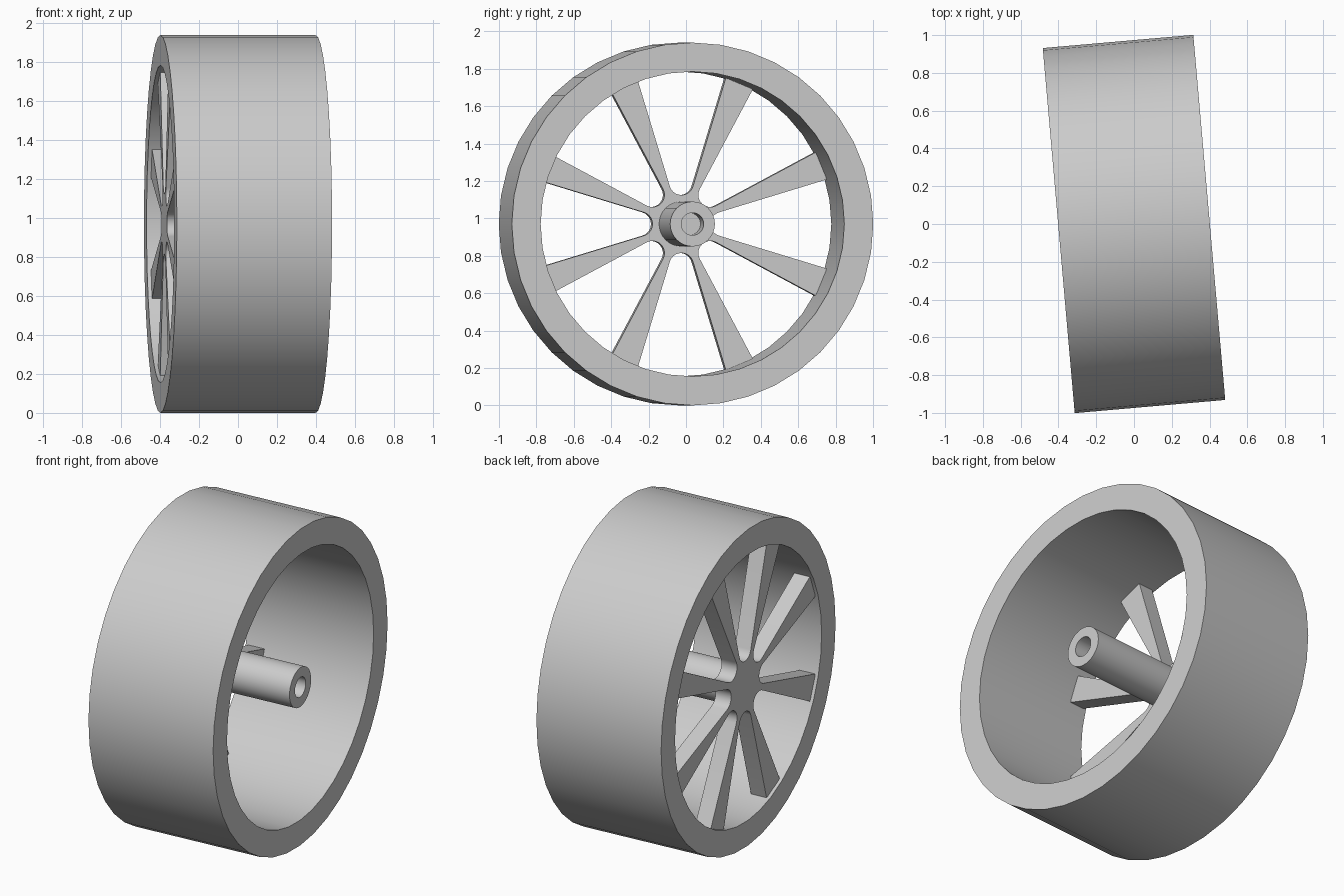
import bpy, bmesh, math
from mathutils import Matrix

if "Cube" in bpy.data.objects:
    bpy.data.objects.remove(bpy.data.objects["Cube"], do_unlink=True)

R = 0.97                     # wheel radius
HALF = 0.40                  # half of the wheel width
YAW = math.radians(5)        # the axle is turned a little about z

grey = bpy.data.materials.new("plain_grey")
grey.use_nodes = True
grey.diffuse_color = (0.6, 0.6, 0.6, 1)
grey.node_tree.nodes["Principled BSDF"].inputs["Base Color"].default_value = (0.6, 0.6, 0.6, 1)


def finish(name, bm):
    """Turn a bmesh built along the x axle into a placed, shaded part."""
    bmesh.ops.remove_doubles(bm, verts=bm.verts, dist=1e-5)
    bmesh.ops.recalc_face_normals(bm, faces=bm.faces)
    mesh = bpy.data.meshes.new(name)
    bm.to_mesh(mesh)
    bm.free()
    mesh.materials.append(grey)
    obj = bpy.data.objects.new(name, mesh)
    bpy.context.collection.objects.link(obj)
    obj.location.z = R
    obj.rotation_euler.z = YAW
    bpy.ops.object.select_all(action="DESELECT")
    obj.select_set(True)
    bpy.context.view_layer.objects.active = obj
    bpy.ops.object.shade_smooth_by_angle(angle=math.radians(30))


def lathe(name, profile, steps, closed):
    """Spin (axle position, radius) points around the axle."""
    bm = bmesh.new()
    verts = [bm.verts.new((a, 0, r)) for a, r in profile]
    edges = [bm.edges.new(pair) for pair in zip(verts, verts[1:])]
    if closed:
        edges.append(bm.edges.new((verts[-1], verts[0])))
    bmesh.ops.spin(bm, geom=verts + edges, cent=(0, 0, 0), axis=(1, 0, 0),
                   angle=math.tau, steps=steps)
    finish(name, bm)


# Wide hollow rim
inner = 0.815
lathe("rim", [(-HALF, inner), (-HALF, R), (HALF, R), (HALF, inner)], 40, True)

# Hub tube with a blind bore in its open end
lathe("hub", [(0.2, 0), (0.2, 0.06), (HALF, 0.06), (HALF, 0.12), (-0.3, 0.12), (-0.3, 0)],
      32, False)

# Eight flared spokes, outlined by rounded gaps between them
FLARE = math.radians(16.9)
GAP_R, GAP_C, TIP = 0.065, 0.22, 0.79
ARC = 10
gap = []
for i in range(ARC + 1):
    t = math.pi + FLARE + (math.pi - 2 * FLARE) * i / ARC
    gap.append((GAP_R * math.cos(t), GAP_C + GAP_R * math.sin(t)))
x0, z0 = gap[0]
tip_x = x0 - (TIP - z0) * math.tan(FLARE)
gap = [(tip_x, TIP)] + gap + [(-tip_x, TIP)]

bm = bmesh.new()
outline = []
for k in range(8):
    turn = Matrix.Rotation(k * math.tau / 8, 3, "X")
    # The turn runs from +y to +z, so the gap is walked from right to left
    for y, z in gap if k < 0 else reversed(gap):
        v = bm.verts.new((-0.38, y, z))
        v.co = turn @ v.co
        outline.append(v)
face = bm.faces.new(outline)
grown = bmesh.ops.extrude_face_region(bm, geom=[face], use_keep_orig=True)
bmesh.ops.translate(bm, vec=(0.10, 0, 0),
                    verts=[g for g in grown["geom"] if isinstance(g, bmesh.types.BMVert)])
finish("spokes", bm)
